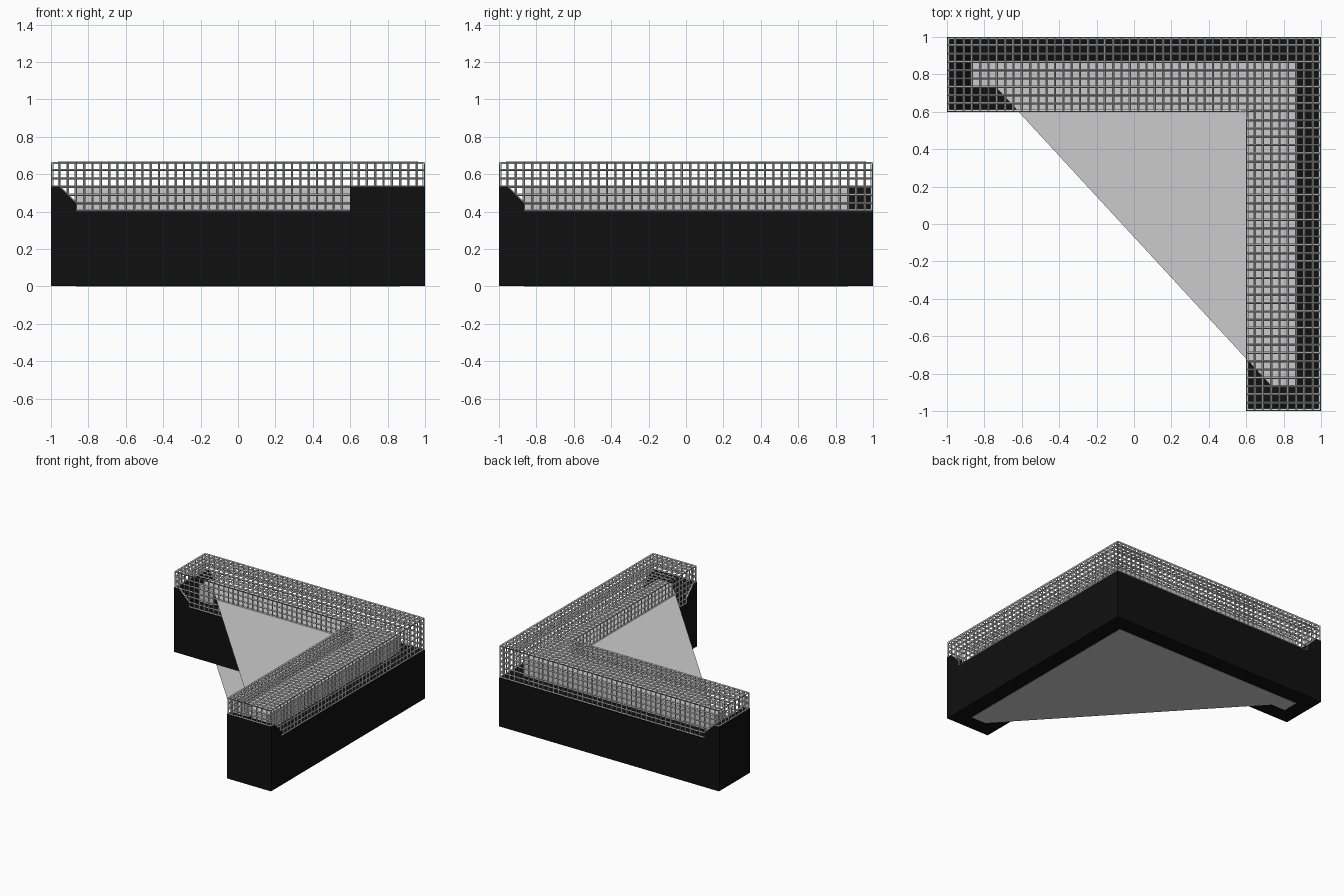
import bpy, bmesh

if "Cube" in bpy.data.objects:
    bpy.data.objects.remove(bpy.data.objects["Cube"])

C = 2 / 45          # lattice cell size
W = 0.013           # lattice bar width
Z0 = 0.4            # top of the black base
ZP = Z0 + 3 * C     # raised ends / liner top

black = bpy.data.materials.new("black")
black.diffuse_color = (0.005, 0.005, 0.005, 1)
black.use_nodes = True
black.node_tree.nodes["Principled BSDF"].inputs["Base Color"].default_value = black.diffuse_color


def finish(bm, name, mat=None, merge=True):
    if merge:
        bmesh.ops.remove_doubles(bm, verts=bm.verts[:], dist=1e-4)
    bmesh.ops.recalc_face_normals(bm, faces=bm.faces[:])
    me = bpy.data.meshes.new(name)
    bm.to_mesh(me)
    bm.free()
    ob = bpy.data.objects.new(name, me)
    bpy.context.collection.objects.link(ob)
    if mat:
        me.materials.append(mat)
    return ob


# Black base: one profile with a raised, chamfered end, used along both arms
def base_arm(name, end, swap):
    prof = [(-1, .002), (end, .002), (end, Z0), (-1 + 3 * C, Z0),
            (-1 + 3 * C, Z0 + C), (-1 + C, ZP), (-1, ZP)]
    bm = bmesh.new()
    vs = [bm.verts.new((0.6, a, z) if swap else (a, 0.6, z)) for a, z in prof]
    f = bm.faces.new(vs)
    r = bmesh.ops.extrude_face_region(bm, geom=[f])
    moved = [g for g in r["geom"] if isinstance(g, bmesh.types.BMVert)]
    bmesh.ops.translate(bm, verts=moved, vec=(0.4, 0, 0) if swap else (0, 0.4, 0))
    return finish(bm, name, black, merge=False)


base_arm("back_base", 1, False)
base_arm("right_base", 0.6, True)

# Grey liner sheet: floor, top and walls, open along the diagonal
outline = [(-.74, .733), (-.867, .733), (-.867, .867),
           (.867, .867), (.867, -.867), (.735, -.867)]
bm = bmesh.new()
low = [bm.verts.new((x, y, 0)) for x, y in outline]
top = [bm.verts.new((x, y, ZP)) for x, y in outline]
bm.faces.new(low)
bm.faces.new(top)
for i in range(5):
    bm.faces.new((low[i], low[i + 1], top[i + 1], top[i]))
finish(bm, "liner")

# Grey lattice: gridded skin of the L shape turned into bars
bm = bmesh.new()


def snap(i):
    # grid index to coordinate, pulled in so bars stay flush with the base
    v = -1 + i * C
    return v + (W / 2 if i in (0, 36) else -W / 2 if i == 45 else 0)


def height(k):
    return Z0 + k * C + (W / 2 if k == 0 else -W / 2 if k == 6 else 0)


def cell(pts):
    bm.faces.new([bm.verts.new((snap(i), snap(j), height(k))) for i, j, k in pts])


# Top panel
for i in range(45):
    for j in range(45):
        if i >= 36 or j >= 36:
            cell([(i, j, 6), (i + 1, j, 6), (i + 1, j + 1, 6), (i, j + 1, 6)])


# Long side panels, stepping around the raised end of the base
def side(length, place):
    for a in range(length):
        for k in range(6):
            if a + k == 3 and a in (1, 2):
                cell([place(a + 1, k), place(a + 1, k + 1), place(a, k + 1)])
            elif k >= 3 or a + k > 3 or a >= 3:
                cell([place(a, k), place(a + 1, k), place(a + 1, k + 1), place(a, k + 1)])


side(45, lambda a, k: (a, 45, k))
side(36, lambda a, k: (a, 36, k))
side(45, lambda a, k: (45, a, k))
side(36, lambda a, k: (36, a, k))

# End panels
for a in range(36, 45):
    for k in range(3, 6):
        cell([(0, a, k), (0, a + 1, k), (0, a + 1, k + 1), (0, a, k + 1)])
        cell([(a, 0, k), (a + 1, 0, k), (a + 1, 0, k + 1), (a, 0, k + 1)])

lattice = finish(bm, "lattice")
wire = lattice.modifiers.new("bars", "WIREFRAME")
wire.thickness = W
wire.offset = 0
wire.use_boundary = True
wire.use_even_offset = True
wire.use_replace = True
